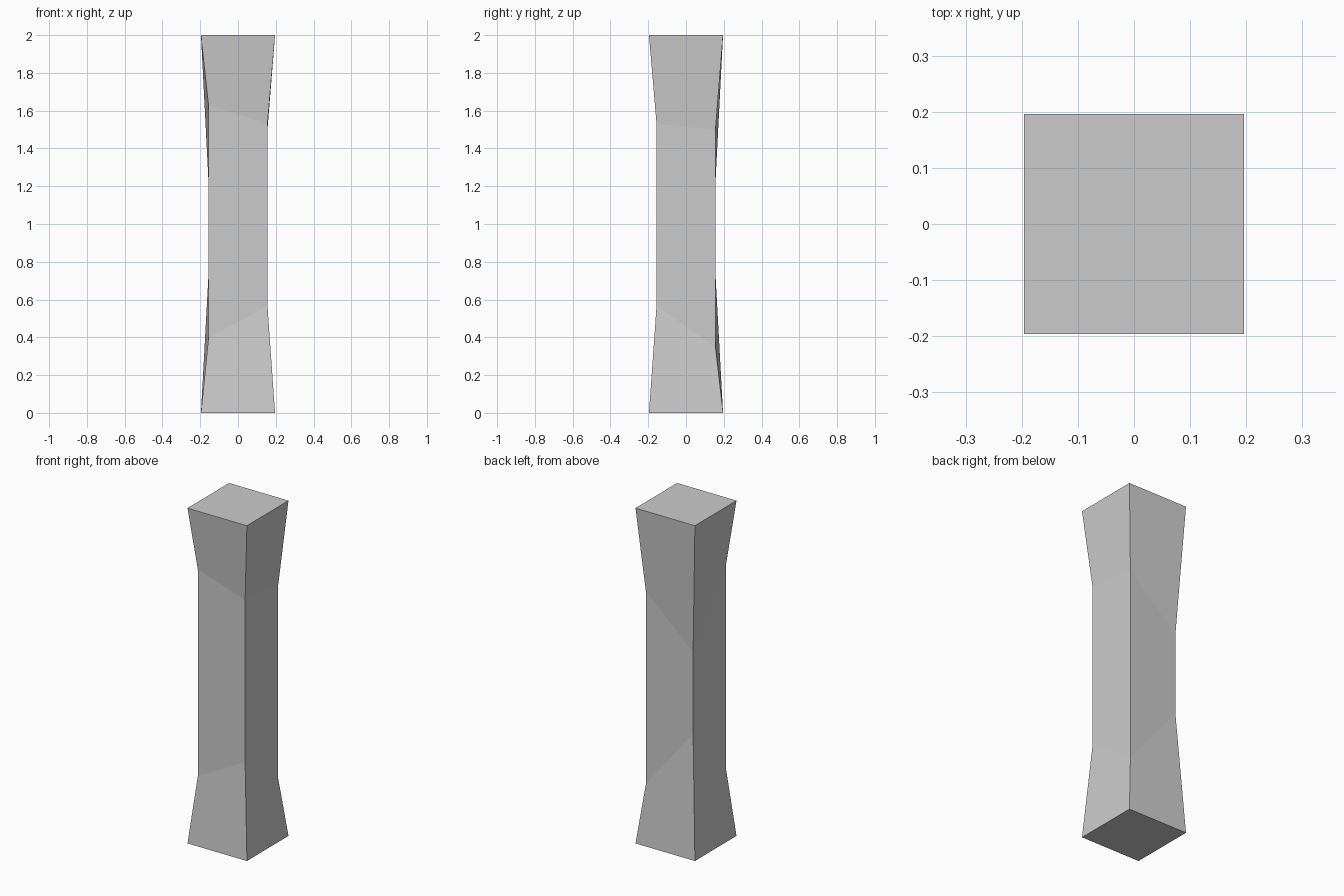
import bpy, bmesh

if "Cube" in bpy.data.objects:
    bpy.data.objects.remove(bpy.data.objects["Cube"])

END, WAIST, HEIGHT = 0.196, 0.156, 2.0
# each corner: x sign, y sign, lower and upper height where the chipped flare meets the shaft
CORNERS = [(-1, -1, 0.397, 1.63), (1, -1, 0.565, 1.53),
           (1, 1, 0.347, 1.50), (-1, 1, 0.735, 1.22)]

bm = bmesh.new()


def ring(half, heights):
    return [bm.verts.new((sx * half, sy * half, z))
            for (sx, sy, _, _), z in zip(CORNERS, heights)]


# four square loops: foot, lower waist, upper waist, head
rings = [ring(END, [0] * 4),
         ring(WAIST, [c[2] for c in CORNERS]),
         ring(WAIST, [c[3] for c in CORNERS]),
         ring(END, [HEIGHT] * 4)]

# side walls and caps
for low, high in zip(rings, rings[1:]):
    for i in range(4):
        j = (i + 1) % 4
        bm.faces.new((low[i], low[j], high[j], high[i]))
bm.faces.new(rings[0][::-1])
bm.faces.new(rings[-1])
bm.normal_update()

mesh = bpy.data.meshes.new("pillar")
bm.to_mesh(mesh)
bm.free()
bpy.context.collection.objects.link(bpy.data.objects.new("pillar", mesh))
